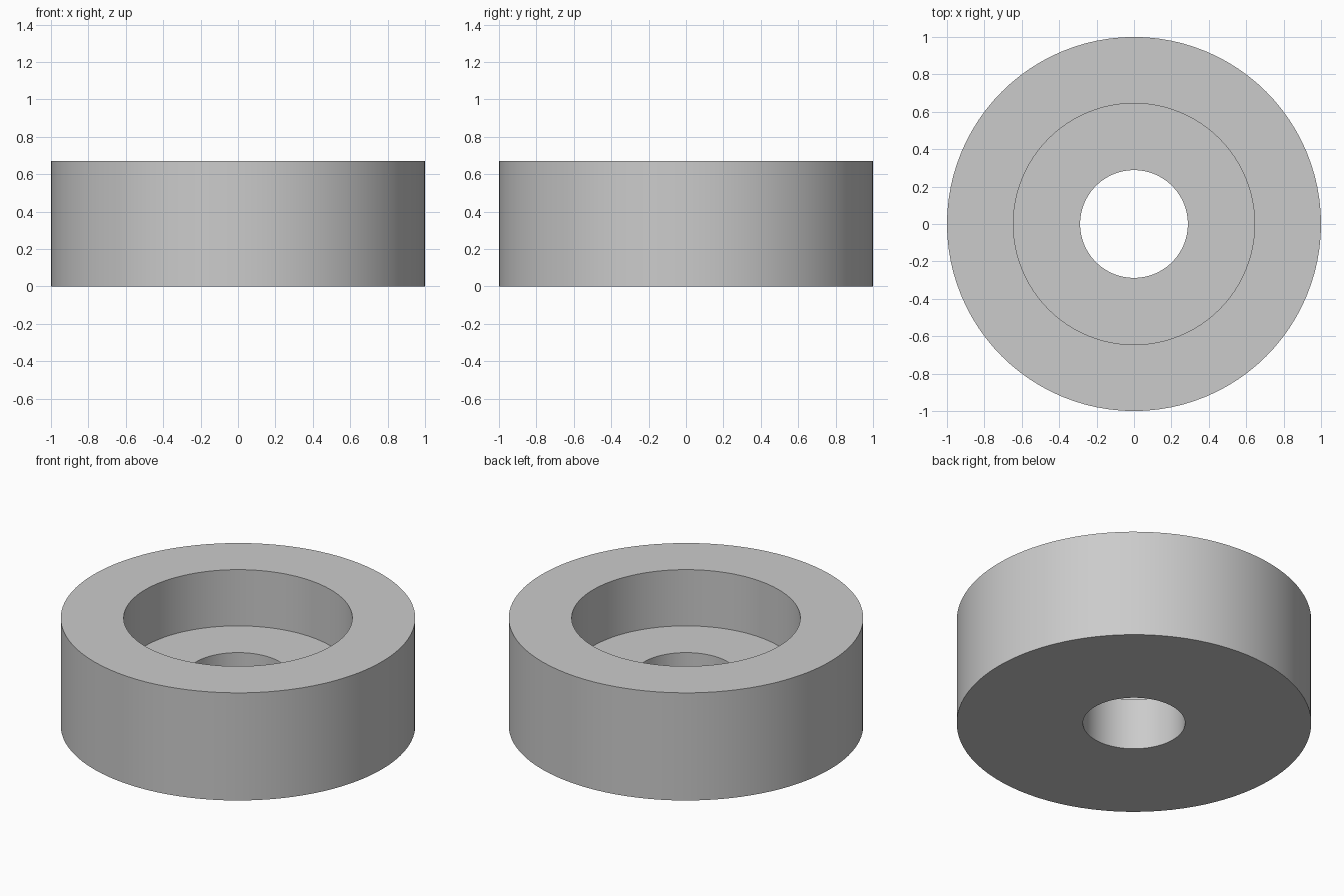
import bpy
import bmesh
import math

cube = bpy.data.objects.get("Cube")
if cube:
    bpy.data.objects.remove(cube, do_unlink=True)

# Dimensions
SEGMENTS = 96
OUTER, RECESS, BORE = 1.0, 0.645, 0.288
HEIGHT, FLOOR = 0.67, 0.32

# Plain grey material
grey = bpy.data.materials.new("plain grey")
grey.use_nodes = True
colour = (0.6, 0.6, 0.6, 1)
grey.diffuse_color = colour
grey.node_tree.nodes["Principled BSDF"].inputs["Base Color"].default_value = colour

# Closed cross-section: outer wall, rim, recess, shelf, bore
profile = [(OUTER, 0), (OUTER, HEIGHT), (RECESS, HEIGHT),
           (RECESS, FLOOR), (BORE, FLOOR), (BORE, 0)]

# Revolve the cross-section about the vertical axis
bm = bmesh.new()
verts = [bm.verts.new((r, 0, z)) for r, z in profile]
edges = [bm.edges.new((v, verts[(i + 1) % len(verts)])) for i, v in enumerate(verts)]
bmesh.ops.spin(bm, geom=verts + edges, cent=(0, 0, 0), axis=(0, 0, 1),
               angle=math.tau, steps=SEGMENTS, use_merge=False)
bmesh.ops.remove_doubles(bm, verts=bm.verts, dist=0.0001)
bmesh.ops.recalc_face_normals(bm, faces=bm.faces)

mesh = bpy.data.meshes.new("recessed_ring")
bm.to_mesh(mesh)
bm.free()
mesh.materials.append(grey)
ring = bpy.data.objects.new("recessed_ring", mesh)
bpy.context.collection.objects.link(ring)

# Smooth round walls with crisp rims
bpy.ops.object.select_all(action='DESELECT')
ring.select_set(True)
bpy.context.view_layer.objects.active = ring
bpy.ops.object.shade_smooth_by_angle(angle=math.radians(30))
